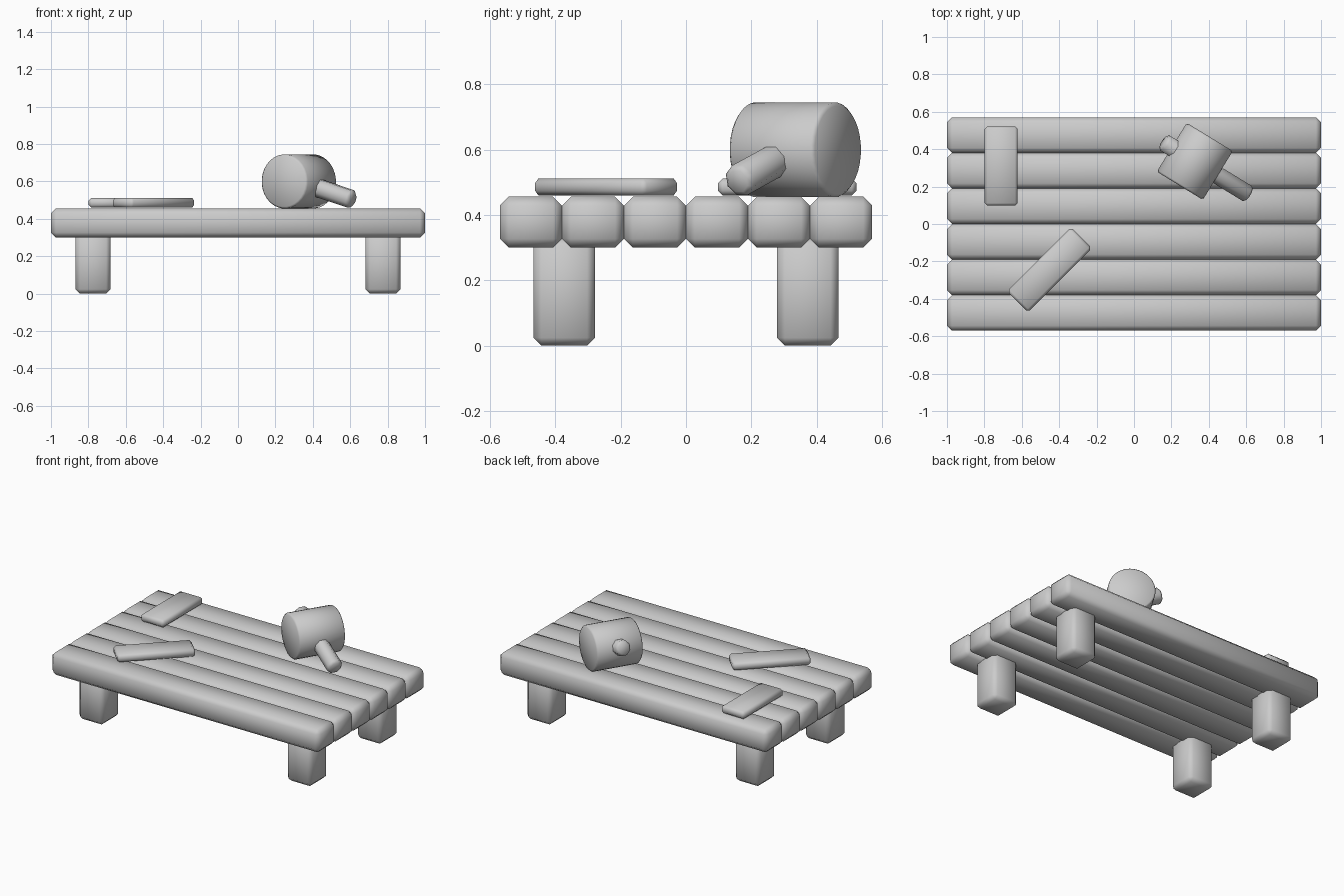
import bpy, math
from mathutils import Matrix

if "Cube" in bpy.data.objects:
    bpy.data.objects.remove(bpy.data.objects["Cube"])


def finish(ob, name, bevel):
    """Name the part, chamfer its hard edges and shade it smooth."""
    ob.name = name
    mod = ob.modifiers.new("chamfer", 'BEVEL')
    mod.width = bevel
    mod.segments = 1
    mod.limit_method = 'ANGLE'
    mod.angle_limit = math.radians(50)
    for p in ob.data.polygons:
        p.use_smooth = True
    return ob


def block(name, centre, size, bevel, turn=0.0):
    bpy.ops.mesh.primitive_cube_add(size=1)
    ob = bpy.context.object
    ob.data.transform(Matrix.Diagonal((*size, 1)))
    ob.location = centre
    ob.rotation_euler.z = turn
    return finish(ob, name, bevel)


def rod(name, sides, radius, start, end, bevel, matrix):
    """Cylinder along local x from start to end, placed by a matrix."""
    bpy.ops.mesh.primitive_cylinder_add(vertices=sides, radius=radius, depth=end - start)
    ob = bpy.context.object
    ob.data.transform(Matrix.Rotation(math.pi / sides, 4, 'Z'))
    ob.data.transform(Matrix.Translation(((start + end) / 2, 0, 0))
                      @ Matrix.Rotation(math.pi / 2, 4, 'Y'))
    ob.matrix_world = matrix
    return finish(ob, name, bevel)


# Table top: six chamfered planks
for i in range(6):
    block(f"top_plank_{i + 1}", (0, (i - 2.5) * 0.19, 0.378), (2, 0.19, 0.156), 0.027)

# Four legs tucked under the planks
for side, sx in (("left", -1), ("right", 1)):
    for end, sy in (("front", -1), ("back", 1)):
        block(f"{end}_{side}_leg", (sx * 0.775, sy * 0.373, 0.165), (0.188, 0.188, 0.33), 0.024)

# Loose slats lying on the table
block("straight_slat", (-0.71, 0.31, 0.486), (0.176, 0.424, 0.052), 0.014)
block("angled_slat", (-0.452, -0.245, 0.486), (0.484, 0.158, 0.052), 0.014, math.radians(45))

# Mallet: head lying on its side, handle tilted down towards the table
place = Matrix.Translation((0.325, 0.335, 0.60))
rod("mallet_head", 32, 0.145, -0.153, 0.153, 0.01,
    place @ Matrix.Rotation(math.radians(58.5), 4, 'Z'))
rod("mallet_handle", 8, 0.051, -0.205, 0.352, 0.014,
    place @ Matrix.Rotation(math.radians(-31.5), 4, 'Z')
    @ Matrix.Rotation(math.radians(16), 4, 'Y'))
